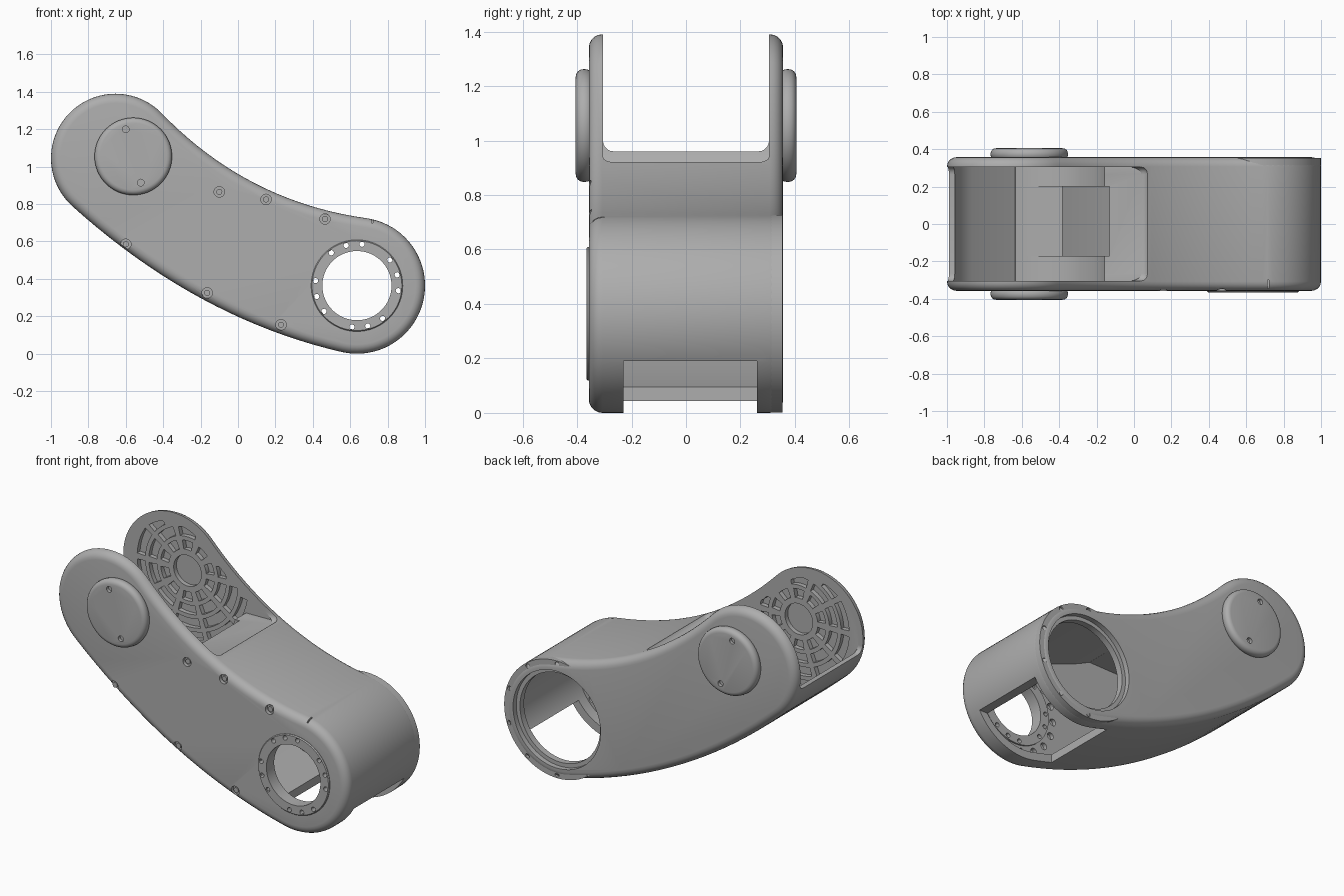
import bpy, bmesh
from math import sin, cos, radians, pi
from mathutils import Vector

if "Cube" in bpy.data.objects:
    bpy.data.objects.remove(bpy.data.objects["Cube"])

grey = bpy.data.materials.new("matte_grey")
grey.use_nodes = True
grey.diffuse_color = (0.42, 0.42, 0.42, 1)
grey.node_tree.nodes["Principled BSDF"].inputs["Base Color"].default_value = (0.42, 0.42, 0.42, 1)

PIVOT = (-0.56, 1.055)      # fork joint axis
BORE = (0.636, 0.364)       # lower joint axis


def arc(c, r, a0, a1, n):
    return [(c[0] + r * cos(radians(a0 + (a1 - a0) * i / n)),
             c[1] + r * sin(radians(a0 + (a1 - a0) * i / n))) for i in range(n + 1)]


def circle(c, r, n=64):
    return arc(c, r, 0, 360, n)[:-1]


def blend(p, a, q, b, n=20):
    """Curve between p and q that leaves and arrives along tangent angles a and b."""
    p, q = Vector(p), Vector(q)
    u = Vector((-sin(radians(a)), cos(radians(a))))
    v = Vector((-sin(radians(b)), cos(radians(b))))
    d = q - p
    m = p + u * ((d.x * v.y - d.y * v.x) / (u.x * v.y - u.y * v.x))
    ts = [i / n for i in range(1, n)]
    return [tuple(p * (1 - t) ** 2 + m * 2 * t * (1 - t) + q * t * t) for t in ts]


def outline(d=0.0):
    """Side profile of the link, inset by d."""
    low = arc(BORE, 0.364 - d, -103, 82, 40)
    up = arc((-0.655, 1.045), 0.345 - d, 44, 228, 40)
    return low + blend(low[-1], 82, up[0], 44) + up + blend(up[-1], 228, low[0], 257)


def finish(name, bm):
    bmesh.ops.recalc_face_normals(bm, faces=bm.faces)
    me = bpy.data.meshes.new(name)
    bm.to_mesh(me)
    bm.free()
    me.materials.append(grey)
    ob = bpy.data.objects.new(name, me)
    bpy.context.collection.objects.link(ob)
    return ob


def prisms(name, loops, y0, y1):
    """Extrude x-z loops from y0 to y1 into one object."""
    bm = bmesh.new()
    for pts in loops:
        f = bm.faces.new([bm.verts.new((x, y0, z)) for x, z in pts])
        ext = bmesh.ops.extrude_face_region(bm, geom=[f])["geom"]
        bmesh.ops.translate(bm, vec=(0, y1 - y0, 0),
                            verts=[g for g in ext if isinstance(g, bmesh.types.BMVert)])
    return finish(name, bm)


def lathe(name, profile, c, n=72):
    """Revolve a closed (radius, y) profile around the y axis through c."""
    bm = bmesh.new()
    rows = [[bm.verts.new((c[0] + r * cos(2 * pi * i / n), y, c[1] + r * sin(2 * pi * i / n)))
             for r, y in profile] for i in range(n)]
    k = len(profile)
    for i in range(n):
        a, b = rows[i], rows[(i + 1) % n]
        for j in range(k):
            bm.faces.new((a[j], a[(j + 1) % k], b[(j + 1) % k], b[j]))
    return finish(name, bm)


def bake(ob):
    dg = bpy.context.evaluated_depsgraph_get()
    me = bpy.data.meshes.new_from_object(ob.evaluated_get(dg))
    ob.modifiers.clear()
    ob.data = me


def bevel(ob, width, segments=5):
    m = ob.modifiers.new("round", "BEVEL")
    m.width, m.segments, m.limit_method, m.angle_limit = width, segments, "ANGLE", radians(60)
    bake(ob)
    return ob


def combine(ob, tool, op="DIFFERENCE"):
    m = ob.modifiers.new("cut", "BOOLEAN")
    m.object, m.operation, m.solver = tool, op, "EXACT"
    bake(ob)
    bpy.data.objects.remove(tool)
    return ob


def cut(ob, loops, y0, y1):
    return combine(ob, prisms("cutter", loops, y0, y1))


def box(x0, x1, z0, z1):
    return [(x0, z0), (x1, z0), (x1, z1), (x0, z1)]


def inside(p, poly):
    hit = False
    for (x0, z0), (x1, z1) in zip(poly, poly[1:] + poly[:1]):
        if (z0 > p[1]) != (z1 > p[1]) and p[0] < x0 + (p[1] - z0) * (x1 - x0) / (z1 - z0):
            hit = not hit
    return hit


# Main shell with rounded rims
body = bevel(prisms("link_shell", [outline()], -0.357, 0.357), 0.05)

# Fork: curved clearance pocket around the joint, leaving a thin end wall
region = arc(PIVOT, 0.43, -21, -100, 24) + [(-0.66, 0.4), (-1.2, 0.4), (-1.2, 1.6), (0.08, 1.6), (0.08, 0.905)]
pocket = prisms("pocket", [outline(0.03)], -0.305, 0.305)
combine(pocket, prisms("region", [region], -0.5, 0.5), "INTERSECT")
combine(body, pocket)
mouth = [(-1.2, 0.96), (-0.5, 0.96), (-0.155, 0.9), (0.08, 0.905), (0.08, 1.6), (-1.2, 1.6)]
combine(body, bevel(prisms("mouth", [mouth], -0.305, 0.305), 0.04))

# Hollow interior of the lower half
region = arc(PIVOT, 0.47, -25, -98, 24) + [(-0.63, -0.5), (1.5, -0.5), (1.5, 1.2), (0.3, 1.2), (0.08, 0.86)]
hollow = prisms("hollow", [outline(0.05)], -0.3, 0.3)
combine(hollow, prisms("region", [region], -0.5, 0.5), "INTERSECT")
combine(body, hollow)

# Cable window in the pocket wall and access window under the lower end
cut(body, [box(-0.57, -0.13, 0.62, 1.0)], -0.17, 0.2)
cut(body, [box(0.42, 1.1, -0.1, 0.19)], -0.23, 0.26)

# Bores of the lower joint
cut(body, [circle(BORE, 0.235)], -0.5, -0.2)
cut(body, [circle(BORE, 0.3)], 0.2, 0.5)

# Lightening pockets between ring and spoke ribs on the fork cheeks
limit = outline(0.06)


def reach(a, r):
    while r > 0.05 and not inside(arc(PIVOT, r, a, a, 1)[0], limit):
        r -= 0.005
    return r


sectors = [circle(PIVOT, 0.095, 40)]
for r0, r1 in ((0.13, 0.185), (0.21, 0.265), (0.29, 0.345), (0.37, 0.415)):
    gap = 0.9 / r0
    for s in range(10):
        angles = [s * 36 + gap + (36 - 2 * gap) * i / 8 for i in range(9)]
        far = [(a, reach(a, r1)) for a in angles]
        far = [(a, r) for a, r in far if r > r0 + 0.015]
        if len(far) > 2:
            sectors.append([arc(PIVOT, r, a, a, 1)[0] for a, r in far]
                           + [arc(PIVOT, r0, a, a, 1)[0] for a, r in reversed(far)])
for y0, y1 in ((-0.333, -0.28), (0.28, 0.333)):
    cut(body, sectors, y0, y1)

# Blind holes inside the front wall around the bore
cells = [circle(arc(BORE, 0.283, a, a, 1)[0], 0.022, 16) for a in range(0, 360, 20)]
cut(body, cells, -0.325, -0.28)

# Screw holes and screws on the front, and the short cover slit
screws = [(-0.1, 0.865), (0.15, 0.825), (0.465, 0.72), (-0.6, 0.585), (-0.165, 0.325), (0.23, 0.155)]
cut(body, [circle(p, 0.028, 24) for p in screws], -0.5, -0.335)
cut(body, [box(0.714, 0.722, 0.7, 0.8)], -0.5, -0.3)
heads = prisms("cover_screws", [circle(p, 0.016, 20) for p in screws], -0.348, -0.325)

# Front bearing ring with four groups of three holes
front_ring = lathe("front_bearing_ring", [(0.185, -0.366), (0.24, -0.366), (0.245, -0.36),
                                          (0.245, -0.29), (0.185, -0.29)], BORE)
holes = [arc(BORE, 0.223, a, a, 1)[0] for g in range(4) for a in (g * 90 - 7, g * 90 + 15, g * 90 + 38)]
cut(front_ring, [circle(p, 0.014, 16) for p in holes], -0.5, -0.1)

# Back flange ring with an inner ledge and rim notches
back_ring = lathe("back_flange_ring", [(0.31, 0.354), (0.363, 0.354), (0.363, 0.305), (0.305, 0.285),
                                       (0.275, 0.285), (0.275, 0.325), (0.31, 0.325)], BORE)
notches = [arc(BORE, 0.343, a, a, 1)[0] for a in range(18, 378, 36)]
cut(back_ring, [circle(p, 0.014, 16) for p in notches], 0.335, 0.5)

# Joint caps on both cheeks, each with two screw holes
caps = []
for name, y0, y1 in (("front_joint_cap", -0.405, -0.342), ("back_joint_cap", 0.342, 0.405)):
    cap = bevel(prisms(name, [circle(PIVOT, 0.207)], y0, y1), 0.028, 4)
    out = -0.5 if y0 < 0 else 0.5
    face = -0.385 if y0 < 0 else 0.385
    cut(cap, [circle(p, 0.018, 20) for p in ((-0.6, 1.2), (-0.52, 0.915))], min(out, face), max(out, face))
    caps.append(cap)

# Smooth shading with crisp edges
bpy.ops.object.select_all(action="DESELECT")
for ob in [body, heads, front_ring, back_ring] + caps:
    ob.select_set(True)
    bpy.context.view_layer.objects.active = ob
bpy.ops.object.shade_smooth_by_angle(angle=radians(30))
